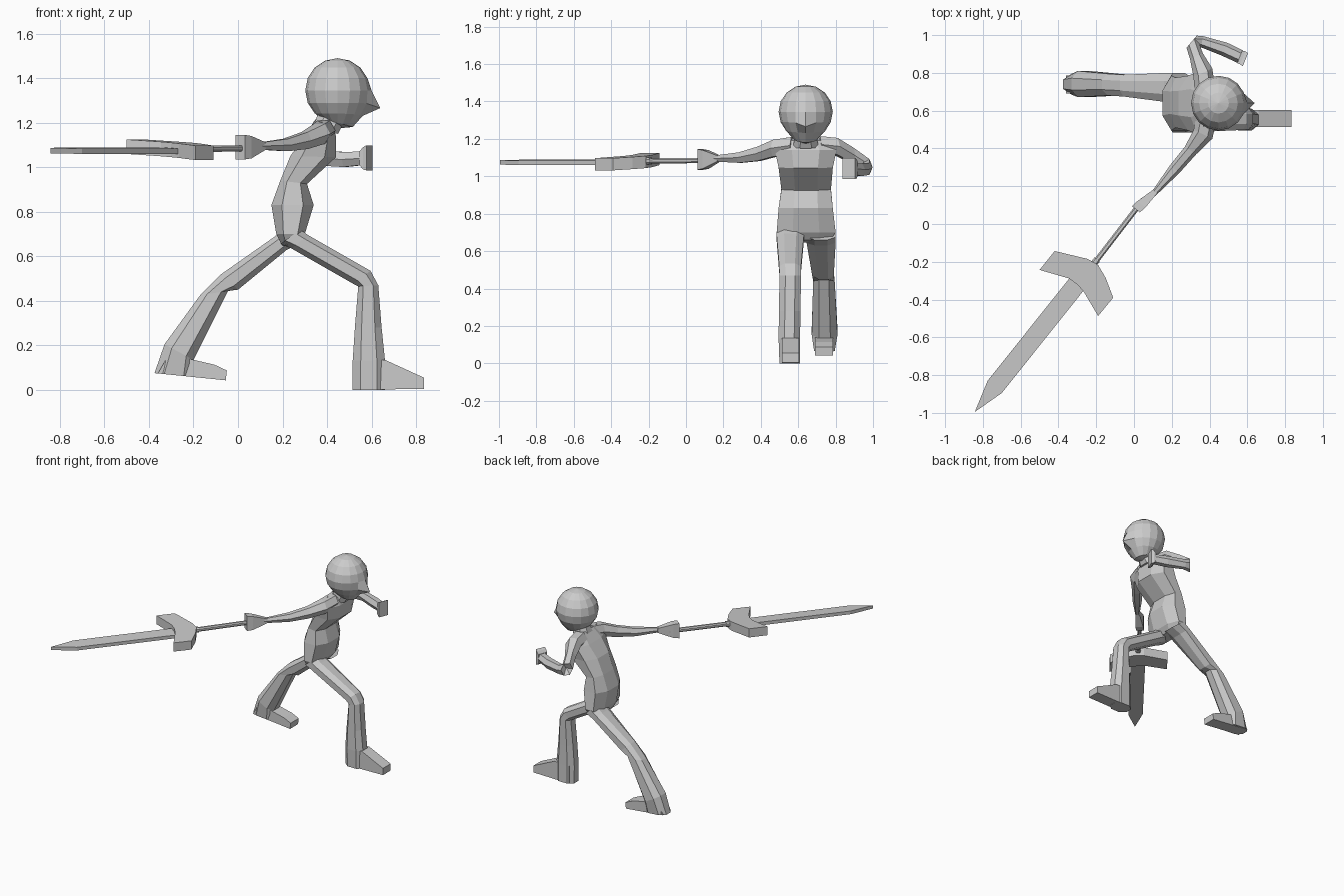
import bpy, bmesh, math
from mathutils import Vector as V

OCT = [(1, .45), (.5, 1), (-.5, 1), (-1, .45), (-1, -.45), (-.5, -1), (.5, -1), (1, -.45)]
HEX = [(1, 0), (.5, 1), (-.5, 1), (-1, 0), (-.5, -1), (.5, -1)]
BOX = [(1, 1), (-1, 1), (-1, -1), (1, -1)]


def finish(name, bm):
    bmesh.ops.recalc_face_normals(bm, faces=bm.faces[:])
    me = bpy.data.meshes.new(name)
    bm.to_mesh(me)
    bm.free()
    ob = bpy.data.objects.new(name, me)
    bpy.context.collection.objects.link(ob)
    return ob


def loft(name, sections, shape):
    """Skin through sections (centre, half axis u, half axis v)."""
    bm = bmesh.new()
    rings = [[bm.verts.new(c + u * a + v * b) for a, b in shape] for c, u, v in sections]
    n = len(shape)
    for r, s in zip(rings, rings[1:]):
        for i in range(n):
            bm.faces.new((r[i], r[(i + 1) % n], s[(i + 1) % n], s[i]))
    bm.faces.new(rings[0])
    bm.faces.new(rings[-1])
    return finish(name, bm)


def side(x1, z1, x2, z2, y1, y2):
    """Section from two side-view edge points and a y range."""
    return (V(((x1 + x2) / 2, (y1 + y2) / 2, (z1 + z2) / 2)),
            V(((x2 - x1) / 2, 0, (z2 - z1) / 2)), V((0, (y2 - y1) / 2, 0)))


def upright(x, y, z, ang, w, h):
    """Section with a horizontal axis at the given heading and a vertical axis."""
    a = math.radians(ang)
    return V((x, y, z)), V((math.cos(a), math.sin(a), 0)) * w, V((0, 0, h))


def prism(name, pts, lift):
    """Extrude an outline of 3D points by a vector."""
    bm = bmesh.new()
    f = bm.faces.new([bm.verts.new(p) for p in pts])
    g = bmesh.ops.extrude_face_region(bm, geom=[f])
    bmesh.ops.translate(bm, vec=lift, verts=[v for v in g['geom'] if isinstance(v, bmesh.types.BMVert)])
    return finish(name, bm)


# head: sphere drawn out to a pointed nose and a chin
bm = bmesh.new()
bmesh.ops.create_uvsphere(bm, u_segments=16, v_segments=8, radius=.145)
nose, chin = V((.93, 0, -.36)).normalized(), V((.27, 0, -.96)).normalized()
for v in bm.verts:
    n = v.co.normalized()
    v.co *= 1 + .43 * max(0, n.dot(nose)) ** 30 + .24 * max(0, n.dot(chin)) ** 8
    v.co += V((.447, .64, 1.345))
finish("head", bm)

# neck
loft("neck", [side(.33, 1.16, .45, 1.15, .57, .71), side(.37, 1.27, .49, 1.23, .59, .69)], OCT)

# torso
loft("torso", [
    side(.20, .645, .27, .66, .51, .77),
    side(.172, .70, .30, .70, .485, .80),
    side(.15, .83, .34, .83, .495, .785),
    side(.19, .94, .31, .925, .51, .775),
    side(.235, 1.05, .44, 1.045, .495, .785),
    side(.30, 1.14, .44, 1.14, .475, .805),
    side(.355, 1.21, .42, 1.19, .52, .76)], OCT)

# legs
loft("front_leg", [
    side(.19, .655, .28, .72, .485, .635),
    side(.24, .635, .315, .695, .485, .63),
    side(.52, .475, .595, .535, .498, .615),
    side(.54, .465, .63, .47, .50, .615),
    side(.525, .28, .645, .28, .497, .612),
    side(.515, .13, .66, .135, .495, .61),
    side(.515, 0, .66, 0, .50, .61)], OCT)
loft("rear_leg", [
    side(.20, .72, .29, .66, .645, .80),
    side(.16, .685, .22, .63, .645, .80),
    side(-.075, .52, 0, .45, .675, .79),
    side(-.17, .425, -.045, .445, .68, .795),
    side(-.33, .205, -.20, .135, .672, .81),
    side(-.375, .075, -.20, .062, .685, .795)], OCT)

# feet
prism("front_foot", [V((x, .513, z)) for x, z in
      [(.54, 0), (.835, .005), (.835, .055), (.66, .135), (.54, .13)]], V((0, .09, 0)))
prism("rear_foot", [V((x, .69, z)) for x, z in
      [(-.36, .074), (-.055, .043), (-.05, .087), (-.105, .113), (-.20, .135), (-.31, .16)]], V((0, .095, 0)))

# sword arm and fist
loft("sword_arm", [
    upright(.385, .57, 1.165, -15, .055, .045),
    upright(.365, .475, 1.15, -25, .055, .045),
    upright(.30, .39, 1.12, -35, .036, .038),
    upright(.215, .29, 1.10, -38, .032, .028),
    upright(.10, .155, 1.095, -38, .014, .016)], HEX)
loft("sword_fist", [
    upright(.115, .175, 1.095, -38, .014, .016),
    upright(.04, .105, 1.09, -38, .027, .05),
    upright(.01, .078, 1.09, -38, .027, .055)], BOX)

# free arm and fist
loft("free_arm", [
    upright(.375, .71, 1.17, 15, .055, .045),
    upright(.365, .80, 1.16, 25, .055, .045),
    upright(.33, .89, 1.11, 25, .037, .042),
    upright(.305, .965, 1.05, 50, .042, .042),
    upright(.36, .965, 1.04, 78, .03, .032),
    upright(.48, .925, 1.035, 68, .037, .034),
    upright(.565, .885, 1.04, 68, .036, .03)], HEX)
loft("free_fist", [
    upright(.56, .885, 1.04, 68, .036, .032),
    upright(.575, .88, 1.04, 68, .037, .05),
    upright(.59, .87, 1.042, 68, .037, .056)], BOX)

# sword grip
loft("sword_grip", [upright(.05, .13, 1.085, -38, .014, .014),
                    upright(-.20, -.195, 1.082, -38, .014, .014)], OCT)
loft("grip_collar", [upright(-.195, -.188, 1.082, -38, .018, .018),
                     upright(-.215, -.213, 1.082, -38, .018, .018)], OCT)


def plane_z(x, y, z, slope):
    """Slight roll of the sword about its long axis."""
    return V((x, y, z + slope * (-.785 * (x + .24) + .62 * (y + .25))))


# crossguard: curved bar with flared ends
prism("crossguard", [plane_z(x, y, 1.045, .07) for x, y in [
    (-.42, -.143), (-.50, -.243), (-.345, -.288), (-.30, -.32), (-.265, -.36), (-.19, -.487),
    (-.11, -.39), (-.15, -.285), (-.19, -.217), (-.245, -.185)]], V((0, 0, .065)))

# blade
prism("blade", [plane_z(x, y, 1.062, .06) for x, y in [
    (-.32, -.26), (-.775, -.83), (-.843, -.995), (-.70, -.895), (-.245, -.325)]], V((0, 0, .024)))
